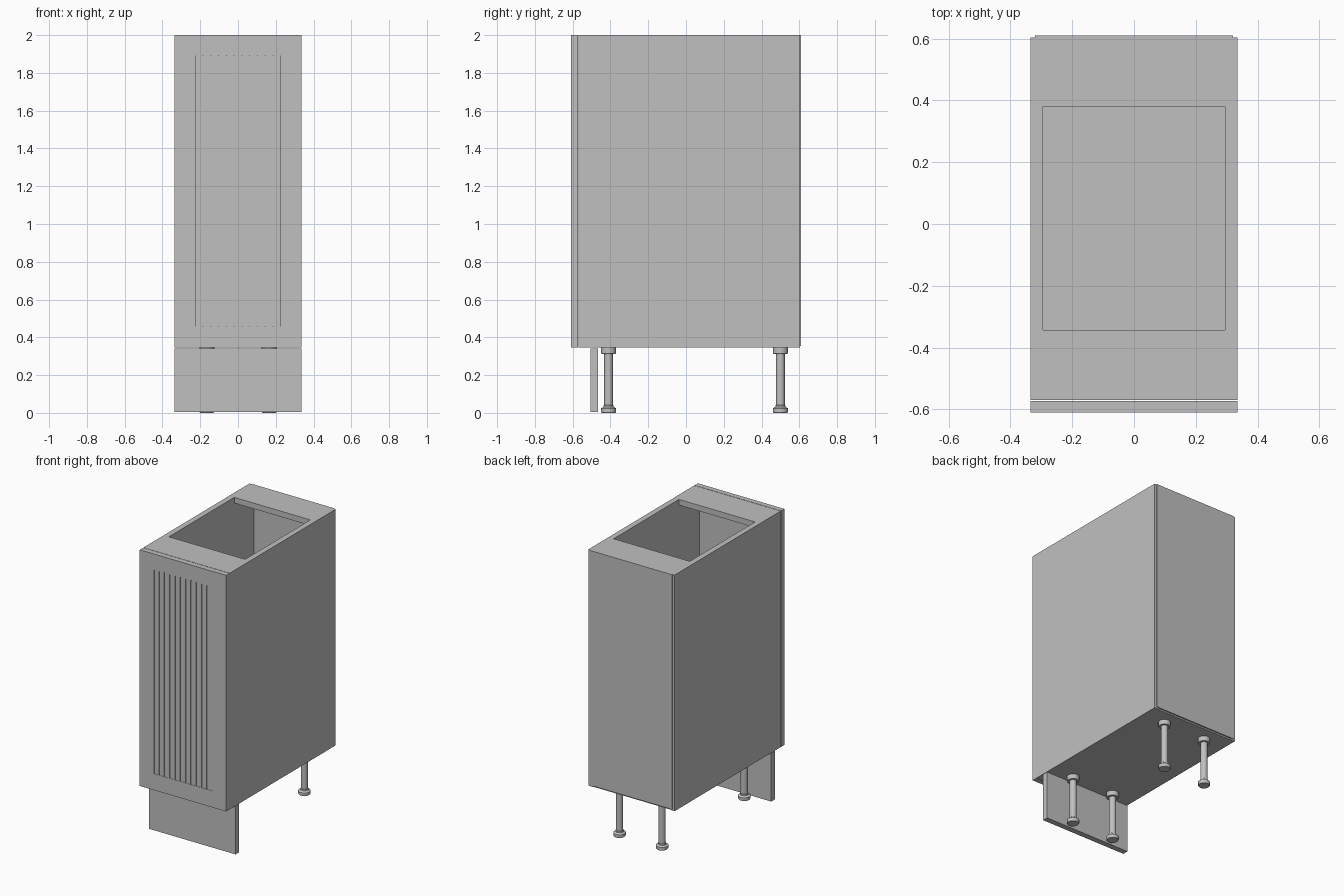
import bpy
import bmesh

if "Cube" in bpy.data.objects:
    bpy.data.objects.remove(bpy.data.objects["Cube"])

grey = bpy.data.materials.new("plain_grey")
grey.use_nodes = True
GREY = (0.53, 0.53, 0.53, 1)
grey.diffuse_color = GREY
grey.node_tree.nodes["Principled BSDF"].inputs["Base Color"].default_value = GREY


def finish(name, bm):
    bmesh.ops.recalc_face_normals(bm, faces=bm.faces)
    mesh = bpy.data.meshes.new(name)
    bm.to_mesh(mesh)
    bm.free()
    mesh.materials.append(grey)
    obj = bpy.data.objects.new(name, mesh)
    bpy.context.collection.objects.link(obj)
    return obj


def box(name, x, y, z):
    """Box spanning the given (low, high) ranges."""
    bm = bmesh.new()
    bmesh.ops.create_cube(bm, size=1)
    for v in bm.verts:
        v.co = [(a + b) / 2 + c * (b - a) for (a, b), c in zip((x, y, z), v.co)]
    return finish(name, bm)


def lathe(name, profile, x, y):
    """Turned part from (radius, height) points."""
    bm = bmesh.new()
    verts = [bm.verts.new((x + r, y, z)) for r, z in profile]
    edges = [bm.edges.new(pair) for pair in zip(verts, verts[1:])]
    bmesh.ops.spin(bm, geom=verts + edges, cent=(x, y, 0), axis=(0, 0, 1),
                   angle=6.283185307, steps=24)
    bmesh.ops.remove_doubles(bm, verts=bm.verts, dist=0.0001)
    obj = finish(name, bm)
    bpy.ops.object.select_all(action="DESELECT")
    obj.select_set(True)
    bpy.context.view_layer.objects.active = obj
    bpy.ops.object.shade_smooth_by_angle()
    return obj


W, T = 0.335, 0.04            # half width, board thickness
BASE, TOP = 0.345, 2.0
INNER = W - T
FRONT, BACK = -0.57, 0.604

# Carcass boards
for name, s in (("left_side", 1), ("right_side", -1)):
    box(name, sorted((s * INNER, s * W)), (FRONT, BACK), (BASE, TOP))
box("floor_board", (-INNER, INNER), (FRONT, 0.6), (BASE, BASE + T))
box("front_top_rail", (-INNER, INNER), (FRONT, -0.343), (TOP - T, TOP))
box("back_top_rail", (-INNER, INNER), (0.38, 0.6), (TOP - T, TOP))
box("back_panel", (-0.32, 0.32), (0.596, 0.61), (BASE + 0.01, TOP))

# Door with a shallow recess holding tongue-and-groove strips
DOOR = -0.61
PANEL, LOW, HIGH = 0.226, 0.46, 1.89
door = box("door", (-W, W), (DOOR, FRONT - 0.003), (BASE, TOP))
cutter = box("door_recess_cutter", (-PANEL, PANEL), (DOOR - 0.1, DOOR + 0.008), (LOW, HIGH))
cutter.hide_render = True
cutter.hide_viewport = True
cut = door.modifiers.new("recess", "BOOLEAN")
cut.operation = "DIFFERENCE"
cut.solver = "EXACT"
cut.object = cutter
STRIPS = 11
pitch = 2 * PANEL / STRIPS
for i in range(STRIPS):
    x = -PANEL + i * pitch
    box(f"door_strip_{i + 1}", (x + 0.003, x + pitch - 0.003),
        (DOOR + 0.002, DOOR + 0.009), (LOW, HIGH))

# Kickboard
box("kickboard", (-W, W), (-0.505, -0.465), (0.004, BASE - 0.003))

# Adjustable legs: foot, stem and mounting collar
LEG = [(0, 0), (0.036, 0), (0.04, 0.006), (0.04, 0.024), (0.034, 0.028),
       (0.026, 0.032), (0.026, 0.04), (0.023, 0.042), (0.023, 0.312),
       (0.036, 0.312), (0.04, 0.318), (0.04, BASE), (0, BASE)]
for row, y in (("front", -0.41), ("back", 0.5)):
    for side, x in (("left", 0.165), ("right", -0.165)):
        lathe(f"{row}_{side}_leg", LEG, x, y)
